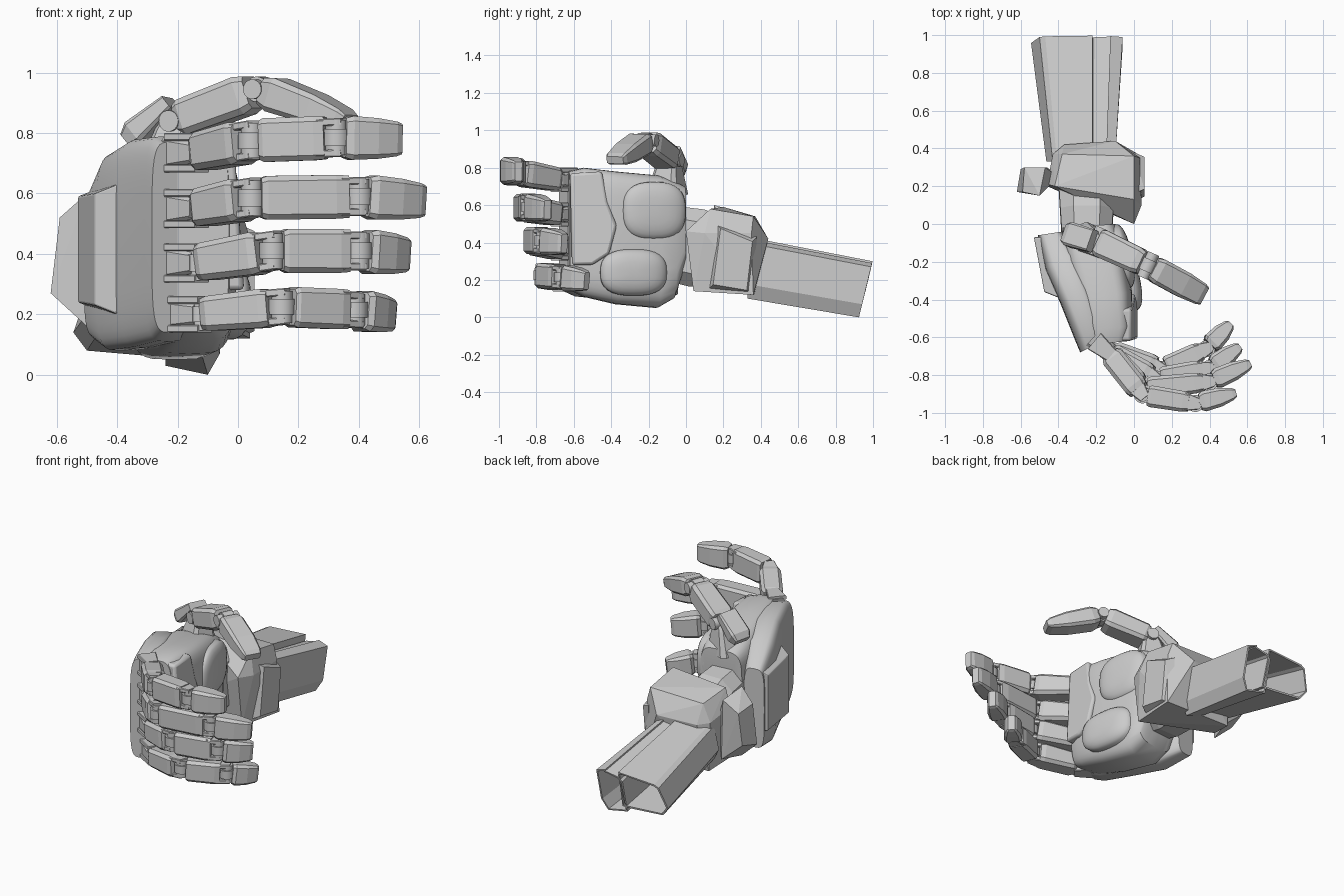
import bpy, bmesh, math
from mathutils import Vector as V

if "Cube" in bpy.data.objects:
    bpy.data.objects.remove(bpy.data.objects["Cube"])

Z = V((0, 0, 1))


def finish(name, bm, smooth=None, bevel=0):
    bmesh.ops.recalc_face_normals(bm, faces=bm.faces)
    me = bpy.data.meshes.new(name)
    bm.to_mesh(me)
    bm.free()
    ob = bpy.data.objects.new(name, me)
    bpy.context.collection.objects.link(ob)
    if bevel:
        m = ob.modifiers.new("bevel", "BEVEL")
        m.width, m.segments, m.limit_method = bevel, 2, 'ANGLE'
    if smooth:
        bpy.ops.object.select_all(action='DESELECT')
        bpy.context.view_layer.objects.active = ob
        ob.select_set(True)
        bpy.ops.object.shade_smooth_by_angle(angle=math.radians(smooth))
    return ob


def loft(name, rings, caps=True, **kw):
    bm = bmesh.new()
    vs = [[bm.verts.new(p) for p in r] for r in rings]
    n = len(vs[0])
    for a, b in zip(vs, vs[1:]):
        for i in range(n):
            bm.faces.new((a[i], a[(i + 1) % n], b[(i + 1) % n], b[i]))
    if caps:
        bm.faces.new(vs[0])
        bm.faces.new(vs[-1])
    return finish(name, bm, **kw)


def hull(name, pts, **kw):
    bm = bmesh.new()
    for p in pts:
        bm.verts.new(p)
    bmesh.ops.convex_hull(bm, input=bm.verts)
    bmesh.ops.dissolve_limit(bm, angle_limit=0.06, verts=bm.verts, edges=bm.edges)
    return finish(name, bm, **kw)


def limb(name, p0, p1, secs, axis=Z, c=0.15, g0=0, g1=0):
    """Chamfered bar; secs = (t, thickness, height along axis); g0, g1 = end gaps."""
    p0, p1 = V(p0), V(p1)
    d = (p1 - p0).normalized()
    p0, p1 = p0 + d * g0, p1 - d * g1
    a = (axis - d * axis.dot(d)).normalized()
    b = d.cross(a)
    rings = []
    for t, w, h in secs:
        k = c * min(w, h)
        w, h = w / 2, h / 2
        quad = [(w, h - k), (w - k, h), (k - w, h), (-w, h - k),
                (-w, k - h), (k - w, -h), (w - k, -h), (w, k - h)]
        rings.append([p0.lerp(p1, t) + b * x + a * y for x, y in quad])
    return loft(name, rings)


def hinge(name, p, axis=Z, r=0.045, h=0.12):
    """Stepped joint pin: fat middle collar with thinner ends."""
    p, a = V(p), axis.normalized()
    u = a.orthogonal().normalized()
    w = a.cross(u)
    rings = []
    for t, s in ((-.5, .78), (-.24, .78), (-.24, 1), (.24, 1), (.24, .78), (.5, .78)):
        rings.append([p + a * t * h + (u * math.cos(i * math.tau / 20) + w * math.sin(i * math.tau / 20)) * r * s
                      for i in range(20)])
    loft(name, rings, smooth=35)


def oval(back, front, z0, z1, power=0.45, n=36):
    """Rounded-rectangle section between two xy points and two heights."""
    b, f = V((*back, 0)), V((*front, 0))
    out = []
    for i in range(n):
        t = math.tau * i / n
        e = lambda v: math.copysign(abs(v) ** power, v)
        q = b.lerp(f, .5 + .5 * e(math.cos(t)))
        q.z = (z0 + z1) / 2 + (z1 - z0) / 2 * e(math.sin(t))
        out.append(q)
    return out


# Palm core and the rounded shell over the back of the hand
loft("palm_core", [oval(*s) for s in (
    ((-.38, -.02), (-.10, .0), .27, .70), ((-.38, -.10), (-.07, -.05), .10, .73),
    ((-.37, -.20), (-.05, -.13), .05, .76), ((-.31, -.40), (-.01, -.36), .07, .78),
    ((-.26, -.56), (-.005, -.54), .11, .80), ((-.24, -.64), (-.03, -.62), .15, .78))], smooth=40)
loft("back_shell", [oval(*s) for s in (
    ((-.51, -.06), (-.38, -.04), .12, .62), ((-.47, -.24), (-.30, -.15), .08, .73),
    ((-.39, -.42), (-.23, -.33), .09, .78), ((-.31, -.62), (-.15, -.53), .11, .79),
    ((-.285, -.68), (-.15, -.61), .14, .77))], smooth=40)
hull("dorsal_plate", [(x, y, z) for x, y, i in ((-.53, -.07, .04), (-.475, -.36, .03), (-.40, -.39, 0), (-.43, -.07, 0))
                      for z in (.2 + i, .63 - i)], bevel=.006)

# Raised palm panel below the fingers
outline = [(-.62, .77), (-.45, .78), (-.42, .62), (-.37, .49), (-.41, .34), (-.5, .28), (-.61, .28)]
loft("palm_panel", [[(x - max(0, z - .3) * .07, y, z) for y, z in outline] for x in (-.12, .02)], bevel=.015, smooth=40)


# Cushions at the thumb root and the heel of the palm
def cushion(name, loc, rad, tilt):
    rings = []
    for j in range(7):
        t = math.radians(4 + j * 15)
        r = math.sin(min(t, math.pi / 2)) ** .7
        lift = math.cos(t) if j < 6 else -.6
        ring = []
        for i in range(32):
            a = math.tau * i / 32
            ca, sa = (math.copysign(abs(v) ** .75, v) for v in (math.cos(a), math.sin(a)))
            y = rad[1] * r * ca
            ring.append((loc[0] + rad[0] * lift + tilt * y, loc[1] + y, loc[2] + rad[2] * r * sa))
        rings.append(ring)
    loft(name, rings, smooth=50)


cushion("heel_pad", (-.03, -.28, .24), (.06, .18, .125), -.2)
cushion("thumb_pad", (-.06, -.17, .57), (.05, .17, .155), -.2)

# Fingers: (knuckle, middle joint, end joint, tip)
fingers = {
    "index": ((-.13, -.685, .735), (.045, -.905, .775), (.325, -.95, .785), (.54, -.895, .78)),
    "middle": ((-.13, -.685, .55), (.045, -.87, .585), (.40, -.835, .59), (.615, -.74, .575)),
    "ring": ((-.13, -.685, .37), (.115, -.82, .41), (.40, -.765, .41), (.56, -.65, .395)),
    "little": ((-.12, -.675, .20), (.145, -.77, .225), (.385, -.66, .215), (.51, -.53, .195)),
}
for n, (k, m, e, t) in fingers.items():
    s = .92 if n == "little" else 1
    limb(n + "_root", V(k) + V((-.09, .08, 0)), k, [(0, .1, .11 * s), (1, .09, .07)])
    for side in (-1, 1):
        lug = V((0, 0, .052 * s * side))
        limb(n + "_root_lug", V(k) + V((-.08, .065, 0)) + lug, V(k) + V((.01, -.01, 0)) + lug,
             [(0, .11, .026), (1, .075, .026)])
        for j, q in ((m, k), (e, m)):
            d = (V(j) - V(q)).normalized()
            limb(n + "_joint_lug", V(j) - d * .06 + lug, V(j) + d * .02 + lug, [(0, .1, .025), (1, .06, .025)])
    for q in (k, m, e):
        hinge(n + "_hinge", q, h=.115 * s)
    limb(n + "_near_bone", k, m, [(0, .095, .11 * s), (.1, .125, .125 * s), (.88, .125, .14 * s), (1, .11, .13 * s)], g0=.01, g1=.035)
    limb(n + "_mid_bone", m, e, [(0, .1, .13 * s), (.07, .115, .145 * s), (.85, .11, .145 * s), (1, .095, .14 * s)], g0=.03, g1=.035)
    limb(n + "_fingertip", e, t, [(0, .085, .13 * s), (.12, .11, .145 * s), (.55, .1, .135 * s), (.9, .065, .115 * s), (1, .04, .1 * s)], g0=.025)

# Thumb, hinged about a level axis
ax = V((.4, .9, 0))
a, b, t = V((-.20, -.09, .84)), V((.075, -.22, .945)), V((.37, -.38, .84))
limb("thumb_mount", (-.22, -.10, .66), a, [(0, .2, .18), (.8, .12, .12), (1, .08, .1)], axis=ax)
limb("thumb_root", (-.36, -.05, .775), (-.22, -.09, .9), [(0, .05, .1), (.2, .085, .13), (1, .05, .12)], axis=ax)
hinge("thumb_hinge", a, ax, h=.15)
hinge("thumb_hinge", b, ax, r=.042, h=.14)
limb("thumb_near_bone", a, b, [(0, .1, .13), (.08, .12, .15), (.88, .13, .14), (1, .11, .12)], axis=ax, g0=.02, g1=.03)
limb("thumb_tip", b, t, [(0, .09, .12), (.12, .115, .14), (.6, .1, .14), (.92, .065, .12), (1, .04, .1)], axis=ax, g0=.025)

# Wrist neck, angular cuff and its side parts
limb("wrist_neck", (-.25, .22, .34), (-.25, -.10, .40), [(0, .3, .36), (.5, .28, .42), (1, .26, .40)], c=.25)
hull("wrist_cuff", [(-.42, .20, .59), (.0, .13, .58), (.0, .36, .54), (-.38, .37, .54),
                    (-.46, .21, .48), (-.43, .37, .43), (-.37, .42, .42), (-.10, .44, .42),
                    (.03, .35, .45), (.04, .36, .12), (.04, .10, .45), (.0, .0, .46),
                    (.0, .04, .14), (-.46, .2, .16), (-.42, .37, .12)])
hull("cuff_side_panel", [(x, y, z) for x, i in ((.0, 0), (.055, .025))
                         for y, z in ((.12 + i, .15 + i), (.35 - i, .12 + i), (.38 - i, .43 - i), (.16 + i, .5 - i))])
hull("wrist_side_block", [(-.62, .17, .27), (-.59, .17, .52), (-.58, .30, .50), (-.60, .29, .30), (-.50, .15, .60),
                          (-.47, .30, .56), (-.50, .15, .16), (-.46, .30, .18), (-.40, .25, .4)])


# Forearm: two open-ended tapering channels side by side
def channel(name, prof):
    far = [(x, .925 + .24 * z, z) for x, z in prof]
    near = [((x + .3) * .75 - .28, .33, z * 1.1 + .1) for x, z in prof]
    ob = loft(name, [near, far], caps=False)
    m = ob.modifiers.new("wall", "SOLIDIFY")
    m.thickness, m.offset = .012, -1


channel("forearm_main", [(-.545, .14), (-.5, .27), (-.47, .285), (-.22, .30), (-.21, .06), (-.27, .06), (-.5, .08)])
channel("forearm_side", [(-.24, .24), (-.21, .265), (-.125, .28), (-.125, .29), (-.06, .27), (-.06, .07), (-.10, .0), (-.24, .03)])
